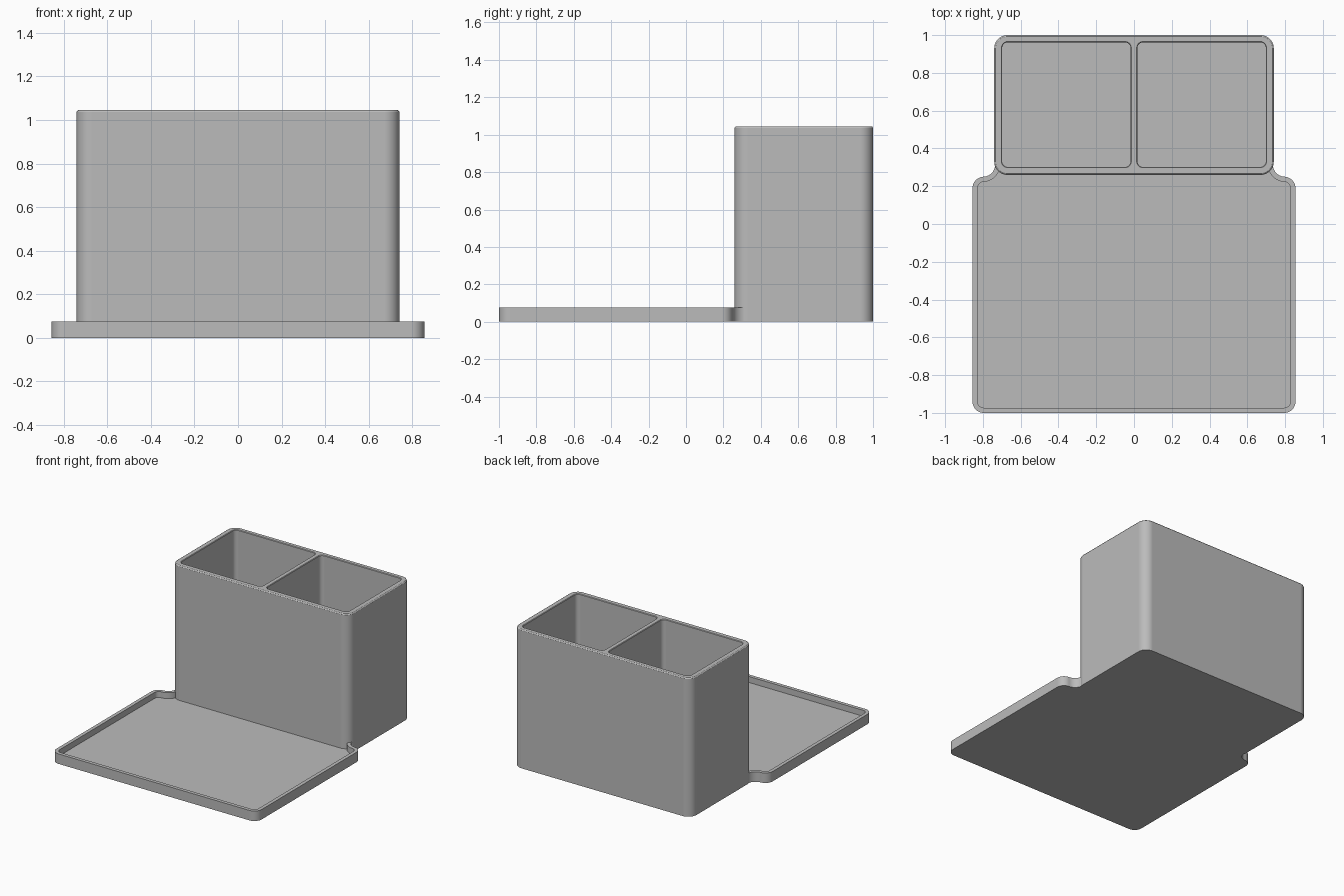
import bpy
import bmesh
from math import cos, sin, pi, radians

cube = bpy.data.objects.get("Cube")
if cube:
    bpy.data.objects.remove(cube, do_unlink=True)

grey = bpy.data.materials.new("plain grey")
grey.use_nodes = True
grey.diffuse_color = (0.5, 0.5, 0.5, 1)
grey.node_tree.nodes["Principled BSDF"].inputs["Base Color"].default_value = (0.5, 0.5, 0.5, 1)


def arc(cx, cy, r, start, end, steps=10):
    """Points along an arc, angles in degrees."""
    angles = [radians(start + (end - start) * i / steps) for i in range(steps + 1)]
    return [(cx + r * cos(a), cy + r * sin(a)) for a in angles]


def rounded_rect(x0, x1, y0, y1, r):
    return (arc(x1 - r, y0 + r, r, -90, 0) + arc(x1 - r, y1 - r, r, 0, 90)
            + arc(x0 + r, y1 - r, r, 90, 180) + arc(x0 + r, y0 + r, r, 180, 270))


def loft(name, sections):
    """Solid through stacked outlines, given as (outline, z)."""
    bm = bmesh.new()
    rings = [[bm.verts.new((x, y, z)) for x, y in pts] for pts, z in sections]
    n = len(rings[0])
    bm.faces.new(rings[0][::-1])
    bm.faces.new(rings[-1])
    for low, high in zip(rings, rings[1:]):
        for i in range(n):
            j = (i + 1) % n
            bm.faces.new((low[i], low[j], high[j], high[i]))
    bmesh.ops.recalc_face_normals(bm, faces=bm.faces)
    mesh = bpy.data.meshes.new(name)
    bm.to_mesh(mesh)
    bm.free()
    mesh.materials.append(grey)
    obj = bpy.data.objects.new(name, mesh)
    bpy.context.collection.objects.link(obj)
    return obj


def select(obj):
    bpy.ops.object.select_all(action='DESELECT')
    obj.select_set(True)
    bpy.context.view_layer.objects.active = obj


def carve(obj, cutters):
    """Subtract the cutters, then smooth the rounded corners."""
    select(obj)
    for cutter in cutters:
        mod = obj.modifiers.new("cut", 'BOOLEAN')
        mod.operation = 'DIFFERENCE'
        mod.solver = 'EXACT'
        mod.object = cutter
        bpy.ops.object.modifier_apply(modifier=mod.name)
        bpy.data.objects.remove(cutter, do_unlink=True)
    select(obj)
    bpy.ops.object.shade_smooth_by_angle(angle=radians(30))
    weighted = obj.modifiers.new("flat normals", 'WEIGHTED_NORMAL')
    weighted.keep_sharp = True


# Two-compartment holder with softened rim
TOP, FLOOR, EDGE = 1.045, 0.03, 0.008


def holder_outline(inset):
    return rounded_rect(-0.74 + inset, 0.74 - inset, 0.26 + inset, 1 - inset, 0.07 - inset)


holder = loft("holder", [(holder_outline(0), 0), (holder_outline(0), TOP - EDGE),
                         (holder_outline(0.003), TOP - 0.003), (holder_outline(EDGE), TOP)])


def pocket(side):
    x0, x1 = sorted((side * 0.018, side * 0.698))
    low = rounded_rect(x0, x1, 0.302, 0.962, 0.03)
    wide = rounded_rect(x0 - 0.004, x1 + 0.004, 0.298, 0.966, 0.034)
    return loft("pocket_cutter", [(low, FLOOR), (low, TOP - 0.004), (wide, TOP), (wide, TOP + 0.1)])


carve(holder, [pocket(-1), pocket(1)])


# Shallow tray whose rim curves into the holder
def tray_outline(inset, tail):
    right = (arc(0.795, -0.94, 0.06 - inset, -90, 0)
             + arc(0.795, 0.19, 0.06 - inset, 0, 90)
             + arc(0.80, 0.315, 0.065 + inset, 270, 180) + tail)
    return right + [(-x, y) for x, y in reversed(right)]


outer = tray_outline(0, [(0.71, 0.315), (0.71, 0.28)])
inner = tray_outline(0.027, [(0.708, 0.4)])
tray = loft("tray", [(outer, 0), (outer, 0.075)])
carve(tray, [loft("tray_cutter", [(inner, FLOOR), (inner, 0.2)])])
